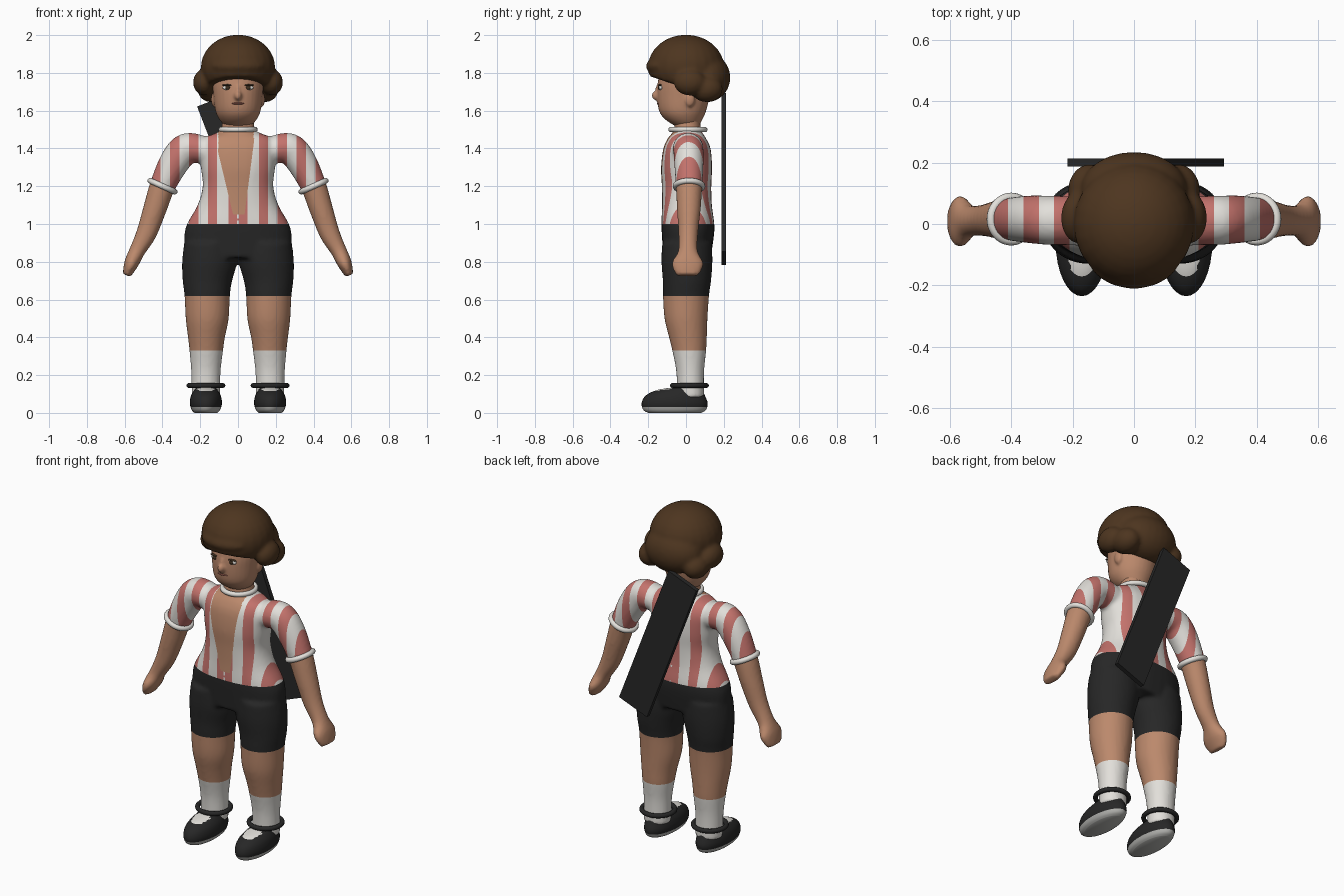
import bpy, bmesh, math
from mathutils import Vector, Matrix

cube = bpy.data.objects.get("Cube")
if cube:
    bpy.data.objects.remove(cube, do_unlink=True)


def material(name, r, g, b):
    m = bpy.data.materials.new(name)
    m.use_nodes = True
    m.diffuse_color = (r, g, b, 1)
    bsdf = next(n for n in m.node_tree.nodes if n.type == 'BSDF_PRINCIPLED')
    bsdf.inputs["Base Color"].default_value = (r, g, b, 1)
    bsdf.inputs["Roughness"].default_value = 0.8
    return m


SKIN = material("skin", .50, .25, .15)
RED = material("stripe_red", .55, .17, .15)
WHITE = material("cloth_white", .76, .74, .70)
BLACK = material("black", .02, .02, .02)
HAIR = material("hair_brown", .075, .036, .014)
SOLE = material("sole_grey", .45, .45, .43)
LIP = material("lip_pink", .35, .12, .09)
IRIS = material("eye_dark", .05, .03, .015)


def spline(points, steps=5):
    """Catmull-Rom through rings of (x, y, z, radius_a, radius_b)."""
    pts = [Vector(p) for p in points]
    out = []
    for i in range(len(pts) - 1):
        a, b, c, d = pts[max(i - 1, 0)], pts[i], pts[i + 1], pts[min(i + 2, len(pts) - 1)]
        for k in range(steps):
            t = k / steps
            out.append(.5 * (2 * b + (c - a) * t + (2 * a - 5 * b + 4 * c - d) * t * t
                             + (3 * b - a - 3 * c + d) * t ** 3))
    return out + [pts[-1]]


def loft(bm, points, side=1, power=1.0, tilted=False, segments=32):
    """Closed tube through rings; tilted rings stand square to the path."""
    rings = spline(points)
    loops = []
    for i, r in enumerate(rings):
        axis = Vector((1, 0, 0))
        if tilted:
            d = rings[min(i + 1, len(rings) - 1)] - rings[max(i - 1, 0)]
            axis = Vector((-d[2], 0, d[0])).normalized()
        loop = []
        for k in range(segments):
            a = math.tau * k / segments
            u, v = (math.copysign(abs(f) ** power, f) for f in (math.cos(a), math.sin(a)))
            p = Vector(r[:3]) + axis * (u * r[3]) + Vector((0, v * r[4], 0))
            loop.append(bm.verts.new((p.x * side, p.y, p.z)))
        loops.append(loop)
    for lo, hi in zip(loops, loops[1:]):
        for k in range(segments):
            n = (k + 1) % segments
            bm.faces.new((lo[k], lo[n], hi[n], hi[k]))
    bm.faces.new(loops[0])
    bm.faces.new(loops[-1])


def ball(bm, loc, radii):
    m = Matrix.Translation(loc) @ Matrix.Diagonal((*radii, 1))
    bmesh.ops.create_uvsphere(bm, u_segments=24, v_segments=16, radius=1, matrix=m)


def slice_mesh(bm, co, no, remove=False):
    bmesh.ops.bisect_plane(bm, geom=bm.verts[:] + bm.edges[:] + bm.faces[:],
                           plane_co=co, plane_no=no, clear_inner=remove)
    if remove:
        bmesh.ops.holes_fill(bm, edges=[e for e in bm.edges if e.is_boundary], sides=0)


def finish(name, bm, *mats):
    bmesh.ops.recalc_face_normals(bm, faces=bm.faces[:])
    mesh = bpy.data.meshes.new(name)
    bm.to_mesh(mesh)
    bm.free()
    mesh.shade_smooth()
    for m in mats:
        mesh.materials.append(m)
    obj = bpy.data.objects.new(name, mesh)
    bpy.context.collection.objects.link(obj)
    return obj


def fuse(obj, voxel, iterations):
    """Merge overlapping volumes into one soft skin."""
    mats = list(obj.data.materials)
    r = obj.modifiers.new("fuse", 'REMESH')
    r.mode, r.voxel_size = 'VOXEL', voxel
    s = obj.modifiers.new("soften", 'SMOOTH')
    s.factor, s.iterations = .5, iterations
    bpy.context.view_layer.update()
    deps = bpy.context.evaluated_depsgraph_get()
    mesh = bpy.data.meshes.new_from_object(obj.evaluated_get(deps))
    obj.modifiers.clear()
    obj.data = mesh
    mesh.materials.clear()
    for m in mats:
        mesh.materials.append(m)
    mesh.shade_smooth()


def paint(obj, rule, cuts=()):
    """Cut along planes, then colour each face by its centre."""
    bm = bmesh.new()
    bm.from_mesh(obj.data)
    for co, no in cuts:
        slice_mesh(bm, co, no)
    for f in bm.faces:
        f.material_index = rule(f.calc_center_median())
        f.smooth = True
    bm.to_mesh(obj.data)
    bm.free()


def ring(name, mat, loc, major, minor, tilt=0):
    bpy.ops.mesh.primitive_torus_add(location=loc, rotation=(0, tilt, 0), major_radius=major,
                                     minor_radius=minor, major_segments=40, minor_segments=12)
    o = bpy.context.object
    o.name = name
    o.data.materials.append(mat)
    o.data.shade_smooth()


# Body: torso, arms and legs fused together
bm = bmesh.new()
loft(bm, [(0, .005, .82, .28, .125), (0, .01, .93, .285, .137), (0, .01, 1, .27, .14),
          (0, .005, 1.1, .214, .132), (0, .003, 1.2, .187, .131), (0, .003, 1.3, .197, .135),
          (0, .005, 1.4, .205, .125), (0, .005, 1.455, .18, .1), (0, .008, 1.49, .1, .075),
          (0, .008, 1.53, .085, .068), (0, .005, 1.58, .085, .068)], power=.88)
for s in (1, -1):
    loft(bm, [(.17, .01, 1.39, .07, .08), (.27, .012, 1.4, .082, .08), (.335, .015, 1.33, .08, .078),
              (.4, .016, 1.2, .068, .07), (.44, .015, 1.08, .062, .063), (.485, .012, .95, .054, .052),
              (.535, .01, .855, .042, .052), (.565, .008, .79, .038, .085),
              (.59, .008, .728, .022, .06)], s, tilted=True)
    loft(bm, [(.145, .005, .9, .14, .132), (.15, .005, .8, .146, .135), (.162, .005, .7, .131, .128),
              (.163, 0, .62, .12, .122), (.163, 0, .5, .114, .114), (.167, .01, .4, .098, .1),
              (.168, .017, .33, .089, .09), (.17, .022, .22, .078, .074),
              (.17, .025, .08, .075, .071)], s)
body = finish("body", bm, SKIN, RED, WHITE, BLACK)
fuse(body, .011, 5)

# Body colours: socks, shorts, striped shirt, bare chest panel and arms
STRIPES = ((0, .05), (.11, .16), (.21, .26), (.31, .36), (.41, .47))
CUFF, ARM = Vector((.4, .016, 1.2)), Vector((.41, 0, -.91))


def panel_left(z):
    return max(-.105, -.11 + .24 * (1.4 - z))


def panel_right(z):
    return min(.085, .08 - .13 * (1.4 - z))


def body_rule(c):
    x = abs(c.x)
    if x > .31 and (Vector((x, c.y, c.z)) - CUFF).dot(ARM) > 0:
        return 0
    if c.z < .33:
        return 2
    if c.z < .62 or c.z > 1.5:
        return 0
    if c.z < 1:
        return 3
    if c.y < 0 and c.z > 1.05 and panel_left(c.z) < c.x < panel_right(c.z):
        return 0
    return 1 if any(a < x < b for a, b in STRIPES) else 2


cuts = [((0, 0, z), (0, 0, 1)) for z in (.33, .62, 1, 1.05, 1.5)]
for s in (1, -1):
    cuts += [((s * x, 0, 0), (1, 0, 0)) for band in STRIPES for x in band if x]
    cuts.append(((s * CUFF.x, 0, CUFF.z), (s * ARM.x, 0, ARM.z)))
cuts += [((-.11, 0, 1.4), (1, 0, .24)), ((.08, 0, 1.4), (1, 0, -.13))]
paint(body, body_rule, cuts)

# Collar, cuffs and ankle bands
ring("collar", WHITE, (0, .01, 1.5), .09, .014)
for s, side in ((1, "left"), (-1, "right")):
    ring(side + "_cuff", WHITE, (s * CUFF.x, CUFF.y, CUFF.z), .071, .015, -s * .42)
    ring(side + "_ankle_band", BLACK, (s * .17, .018, .145), .09, .013)

    # Shoe with pale sole and white tongue patch
    bm = bmesh.new()
    loft(bm, [(.17, -.06, 0, .06, .14), (.17, -.06, .015, .075, .165), (.17, -.06, .05, .085, .175),
              (.17, -.057, .09, .079, .158), (.17, -.035, .12, .062, .122),
              (.17, 0, .135, .05, .07)], s)
    shoe = finish(side + "_shoe", bm, BLACK, SOLE, WHITE)

    def shoe_rule(c):
        if c.z < .03:
            return 1
        patch = ((abs(c.x) - .17) / .045) ** 2 + ((c.y + .1) / .07) ** 2 < 1
        return 2 if patch and c.z > .085 else 0
    paint(shoe, shoe_rule, [((0, 0, .03), (0, 0, 1))])

# Head with nose and ears
bm = bmesh.new()
loft(bm, [(0, .005, 1.52, .07, .065), (0, -.012, 1.555, .1, .1), (0, -.018, 1.6, .12, .125),
          (0, -.013, 1.68, .13, .14), (0, -.003, 1.76, .136, .145), (0, .005, 1.85, .12, .13),
          (0, .005, 1.93, .05, .06)])
ball(bm, (0, -.15, 1.68), (.021, .032, .028))
ball(bm, (0, -.14, 1.71), (.015, .022, .035))
for s in (1, -1):
    ball(bm, (s * .125, .02, 1.66), (.018, .028, .04))
head = finish("head", bm, SKIN)
fuse(head, .008, 3)

# Eyes and mouth
for s, side in ((1, "left"), (-1, "right")):
    for part, mat, y, z, radii in (("eye", WHITE, -.134, 1.722, (.027, .011, .013)),
                                   ("iris", IRIS, -.142, 1.722, (.012, .007, .011)),
                                   ("eyelid", IRIS, -.138, 1.735, (.03, .01, .005))):
        bm = bmesh.new()
        ball(bm, (s * .055, y, z), radii)
        finish(f"{side}_{part}", bm, mat)
bm = bmesh.new()
ball(bm, (0, -.145, 1.638), (.032, .01, .006))
finish("mouth", bm, LIP)

# Hair: cap trimmed above the face, fringe and side curls
bm = bmesh.new()
ball(bm, (0, 0, 1.83), (.197, .202, .172))
slice_mesh(bm, (0, -.2, 1.785), (0, .31, .95), remove=True)
ball(bm, (0, .11, 1.775), (.175, .125, .13))
ball(bm, (0, -.095, 1.835), (.155, .117, .06))
for s in (1, -1):
    ball(bm, (s * .178, .02, 1.75), (.06, .085, .07))
    ball(bm, (s * .145, .11, 1.715), (.07, .085, .07))
hair = finish("hair", bm, HAIR)
fuse(hair, .011, 5)

# Slanted board across the back
bpy.ops.mesh.primitive_cube_add(size=1, location=(.038, .2, 1.238), rotation=(0, -.37, 0))
board = bpy.context.object
board.name = "back_board"
board.scale = (.197, .026, .9)
board.data.materials.append(BLACK)
